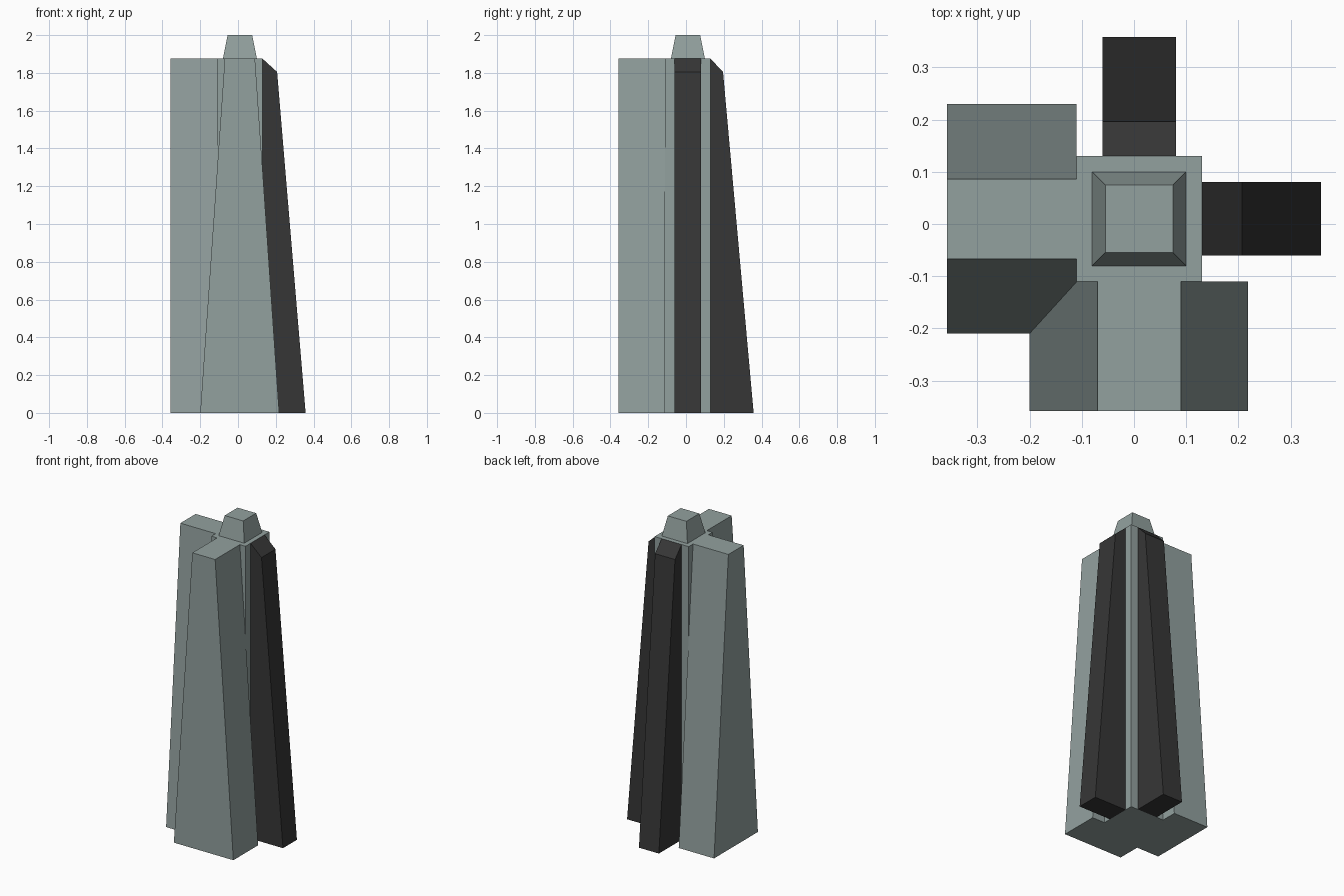
import bpy, bmesh

if "Cube" in bpy.data.objects:
    bpy.data.objects.remove(bpy.data.objects["Cube"])

H = 1.875  # shoulder height


def material(name, rgb):
    m = bpy.data.materials.new(name)
    m.diffuse_color = (*rgb, 1)
    m.use_nodes = True
    m.node_tree.nodes["Principled BSDF"].inputs["Base Color"].default_value = m.diffuse_color
    return m


grey = material("grey_green_stone", (0.29, 0.355, 0.345))
dark = material("charcoal", (0.037, 0.037, 0.037))


def loft(name, lower, upper, mat):
    """Closed solid between two matching rings of points."""
    bm = bmesh.new()
    a = [bm.verts.new(p) for p in lower]
    b = [bm.verts.new(p) for p in upper]
    bm.faces.new(a)
    bm.faces.new(b)
    n = len(a)
    for i in range(n):
        j = (i + 1) % n
        bm.faces.new((a[i], a[j], b[j], b[i]))
    bmesh.ops.recalc_face_normals(bm, faces=bm.faces)
    me = bpy.data.meshes.new(name)
    bm.to_mesh(me)
    bm.free()
    me.materials.append(mat)
    ob = bpy.data.objects.new(name, me)
    bpy.context.collection.objects.link(ob)
    return ob


def rect(x0, x1, y0, y1, z):
    return [(x0, y0, z), (x1, y0, z), (x1, y1, z), (x0, y1, z)]


# square core and tapered cap
loft("core", rect(-.11, .13, -.11, .13, 0), rect(-.11, .13, -.11, .13, H), grey)
loft("cap", rect(-.08, .10, -.08, .10, H), rect(-.055, .075, -.055, .075, 2), grey)

# broad tapered wings to the front and left
loft("front_wing", rect(-.20, .218, -.358, -.11, 0),
     rect(-.07, .09, -.358, -.11, H), grey)
loft("left_wing", rect(-.358, -.11, -.21, .23, 0),
     rect(-.358, -.11, -.067, .086, H), grey)


# dark sloping fins to the right and back, with chamfered tops
def fin(name, shoulder, place):
    profile = [(.13, 0), (.358, 0), (shoulder, 1.805), (.13, H)]
    rings = [[place(r, s, z) for r, z in profile] for s in (-.06, .08)]
    loft(name, *rings, dark)


fin("right_fin", .207, lambda r, s, z: (r, s, z))
fin("back_fin", .196, lambda r, s, z: (s, r, z))
